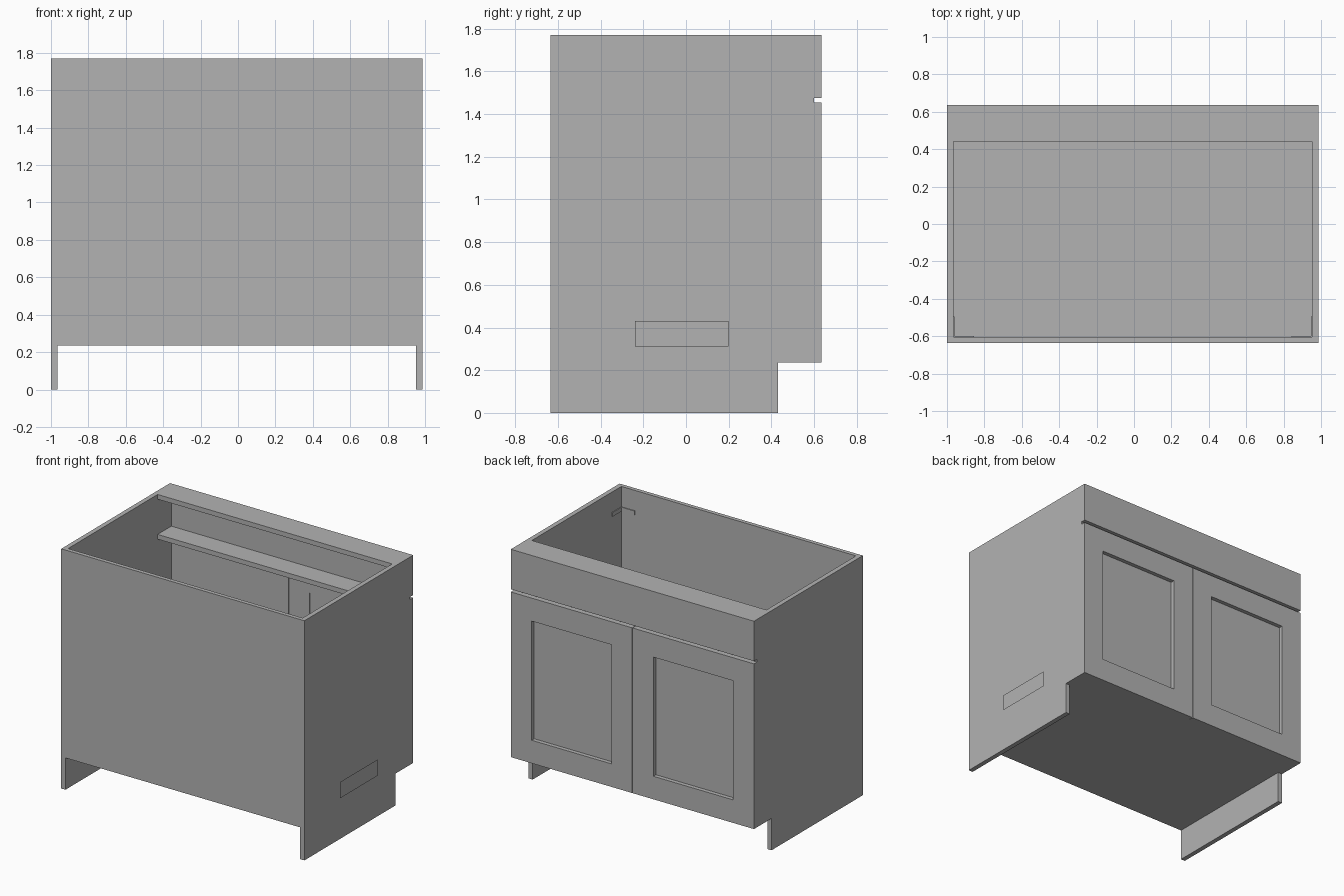
import bpy

cube = bpy.data.objects.get("Cube")
if cube:
    bpy.data.objects.remove(cube, do_unlink=True)

# Single painted finish
grey = bpy.data.materials.new("plain_grey")
grey.use_nodes = True
colour = (0.45, 0.45, 0.45, 1)
grey.diffuse_color = colour
grey.node_tree.nodes["Principled BSDF"].inputs["Base Color"].default_value = colour

# Shared dimensions
LEFT, RIGHT = -1.0, 0.987
BACK, FRAME, FACE = -0.635, 0.60, 0.635
BASE, TOP = 0.235, 1.77
T = 0.035
IN_L, IN_R = LEFT + T, RIGHT - T
MID = (LEFT + RIGHT) / 2


def add_mesh(name, verts, faces):
    mesh = bpy.data.meshes.new(name)
    mesh.from_pydata(verts, [], faces)
    mesh.materials.append(grey)
    obj = bpy.data.objects.new(name, mesh)
    bpy.context.collection.objects.link(obj)
    return obj


def prism(name, outline, axis, lo, hi):
    """Extrude a counter-clockwise 2D outline along x (axis 0) or z (axis 2)."""
    n = len(outline)
    verts = [((d, a, b) if axis == 0 else (a, b, d))
             for d in (lo, hi) for a, b in outline]
    faces = [tuple(reversed(range(n))), tuple(range(n, 2 * n))]
    faces += [(i, (i + 1) % n, (i + 1) % n + n, i + n) for i in range(n)]
    return add_mesh(name, verts, faces)


def box(name, x, y, z):
    outline = [(x[0], y[0]), (x[1], y[0]), (x[1], y[1]), (x[0], y[1])]
    return prism(name, outline, 2, *z)


# Side panels with the toe notch
side = [(BACK, 0), (0.43, 0), (0.43, BASE), (FRAME, BASE), (FRAME, TOP), (BACK, TOP)]
prism("side_panel_right", side, 0, LEFT, IN_L)
prism("side_panel_left", side, 0, IN_R, RIGHT)

# Carcass panels and the two cross rails
box("back_panel", (IN_L, IN_R), (BACK, -0.605), (BASE, TOP))
box("floor_panel", (IN_L, IN_R), (-0.605, FRAME), (BASE, BASE + T))
box("top_rail", (IN_L, IN_R), (0.44, FRAME), (TOP - T, TOP))
box("middle_rail", (IN_L, IN_R), (0.44, FRAME), (1.44, 1.475))

# Drawer front
box("drawer_front", (LEFT, RIGHT), (FRAME, FACE), (1.475, TOP))


# Framed doors with a sunken panel
def door(side_name, x0, x1, z0=BASE, z1=1.455, w=0.17):
    def ring(y, m):
        return [(x0 + m, y, z0 + m), (x1 - m, y, z0 + m),
                (x1 - m, y, z1 - m), (x0 + m, y, z1 - m)]
    rings = [ring(FACE, 0), ring(FACE, w), ring(FRAME, w), ring(FRAME, 0)]
    verts = [v for r in rings for v in r]
    faces = []
    for r in range(4):
        a, b = r * 4, (r + 1) % 4 * 4
        for i in range(4):
            j = (i + 1) % 4
            faces.append((a + i, b + i, b + j, a + j))
    add_mesh("door_frame_" + side_name, verts, faces)
    box("door_panel_" + side_name, (x0 + w, x1 - w), (0.602, 0.605), (z0 + w, z1 - w))


door("right", LEFT, MID - 0.002)
door("left", MID + 0.002, RIGHT)

# Small angle brackets in the rear corners
for label, x, s in (("right", IN_L, 1), ("left", IN_R, -1)):
    y, arm, t = -0.605, 0.11, 0.006
    outline = [(x, y), (x + s * arm, y), (x + s * arm, y + t),
               (x + s * t, y + t), (x + s * t, y + arm), (x, y + arm)]
    prism("corner_bracket_" + label, outline[::s], 2, 1.59, 1.62)

# Thin label plate standing just off the left side
px = 1.0
add_mesh("side_plate",
         [(px, -0.24, 0.31), (px, 0.20, 0.31), (px, 0.20, 0.43), (px, -0.24, 0.43)],
         [(0, 1, 2, 3)])
